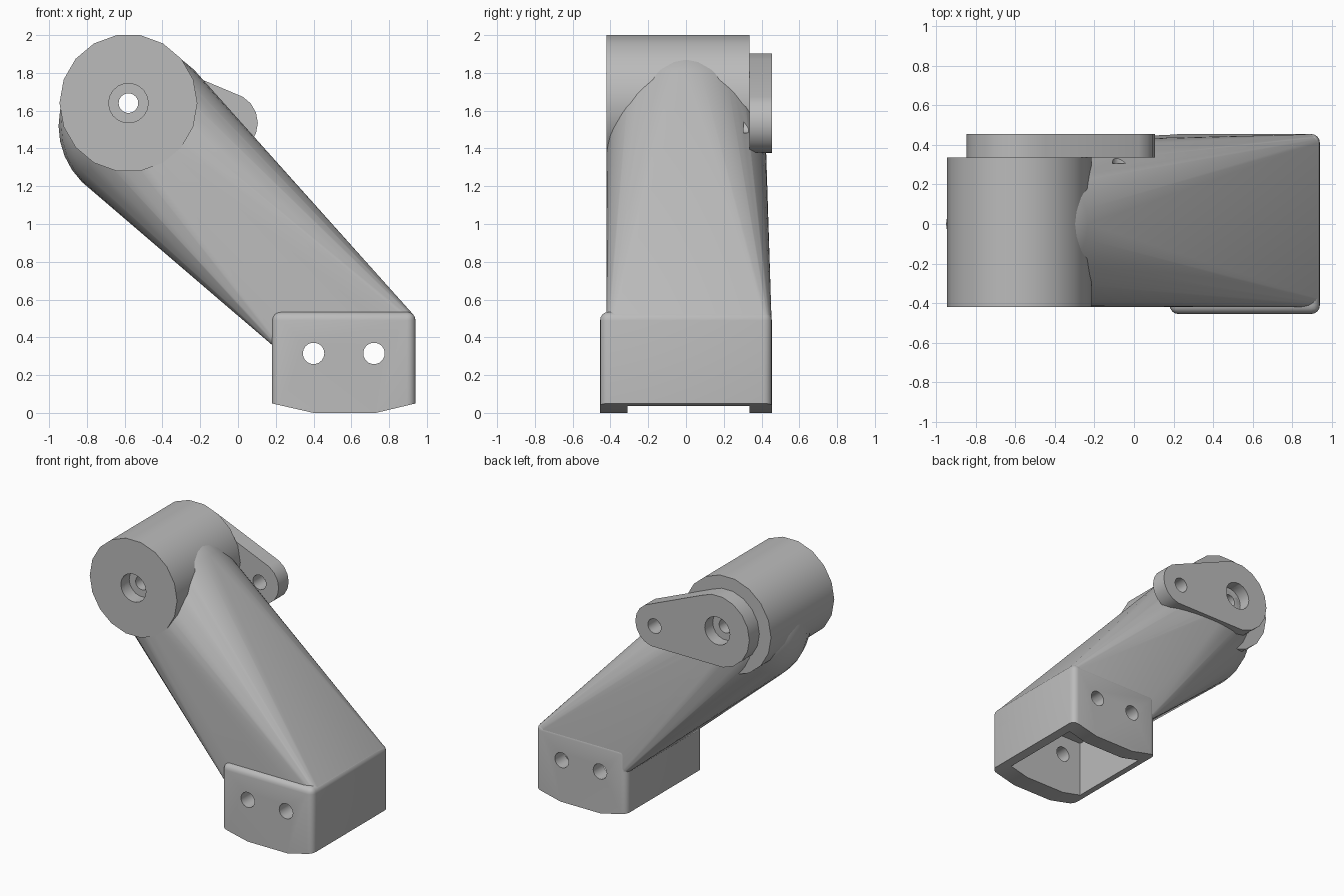
import bpy, bmesh, math
from mathutils import Matrix, Vector

cube = bpy.data.objects.get("Cube")
if cube:
    bpy.data.objects.remove(cube, do_unlink=True)

GREY = (0.5, 0.5, 0.5, 1.0)
mat = bpy.data.materials.new("plain_grey")
mat.use_nodes = True
mat.diffuse_color = GREY
bsdf = next(n for n in mat.node_tree.nodes if n.type == 'BSDF_PRINCIPLED')
bsdf.inputs["Base Color"].default_value = GREY

PIVOT = (-0.58, 1.64)      # x, z of the barrel axis
TIP = (-0.055, 1.535)      # x, z of the lever's small end
FRONT, BACK = -0.455, 0.455


def finish(bm, name):
    bmesh.ops.recalc_face_normals(bm, faces=bm.faces)
    mesh = bpy.data.meshes.new(name)
    bm.to_mesh(mesh)
    bm.free()
    mesh.materials.append(mat)
    ob = bpy.data.objects.new(name, mesh)
    bpy.context.collection.objects.link(ob)
    return ob


def prism(bm, outline, y0, y1):
    """Extrude an x-z outline along y."""
    face = bm.faces.new([bm.verts.new((x, y0, z)) for x, z in outline])
    out = bmesh.ops.extrude_face_region(bm, geom=[face])
    verts = [g for g in out["geom"] if isinstance(g, bmesh.types.BMVert)]
    bmesh.ops.translate(bm, verts=verts, vec=(0, y1 - y0, 0))
    bmesh.ops.recalc_face_normals(bm, faces=bm.faces)


def circle(centre, r, n=18):
    return [(centre[0] + r * math.cos(math.tau * i / n),
             centre[1] + r * math.sin(math.tau * i / n)) for i in range(n)]


def rect(x0, x1, z0, z1):
    return [(x0, z0), (x1, z0), (x1, z1), (x0, z1)]


def solid(name, outline, y0, y1):
    bm = bmesh.new()
    prism(bm, outline, y0, y1)
    return finish(bm, name)


def hull(bm):
    out = bmesh.ops.convex_hull(bm, input=bm.verts[:])
    keep = {g for g in out["geom"] if isinstance(g, bmesh.types.BMFace)}
    bmesh.ops.delete(bm, geom=[f for f in bm.faces if f not in keep], context='FACES')
    loose = [v for v in bm.verts if not v.link_faces]
    bmesh.ops.delete(bm, geom=loose, context='VERTS')
    bmesh.ops.dissolve_limit(bm, angle_limit=0.01, verts=bm.verts[:], edges=bm.edges[:])


def round_edges(bm, low):
    """Round every edge that is not on the underside."""
    edges = [e for e in bm.edges if max(v.co.z for v in e.verts) > low]
    bmesh.ops.bevel(bm, geom=edges, offset=0.045, segments=4, profile=0.5,
                    affect='EDGES', clamp_overlap=True)


# Barrel
barrel = solid("barrel", circle(PIVOT, 0.365), -0.42, 0.335)

# Lever plate: two discs wrapped together
bm = bmesh.new()
prism(bm, circle(PIVOT, 0.268), 0.335, BACK)
prism(bm, circle(TIP, 0.16), 0.335, BACK)
hull(bm)
lever = finish(bm, "lever_plate")

# Mounting block with a shallow keel shape underneath
bm = bmesh.new()
prism(bm, [(0.18, 0.05), (0.4, 0), (0.73, 0), (0.94, 0.05), (0.94, 0.535), (0.18, 0.535)],
      FRONT, BACK)
round_edges(bm, 0.1)
block = finish(bm, "mounting_block")

# Arm: ball at the top wrapped to the upper part of the block
bm = bmesh.new()
prism(bm, rect(0.18, 0.94, 0.36, 0.535), -0.42, BACK - 0.002)
round_edges(bm, 0.4)
bmesh.ops.create_uvsphere(bm, u_segments=24, v_segments=16, radius=0.42,
                          matrix=Matrix.Translation(Vector((-0.53, 0, 1.52))))
hull(bm)
arm = finish(bm, "arm")

# Cutters: pivot bore, counterbores, lever hole, bolt holes, socket
cutters = [
    solid("pivot_bore", circle(PIVOT, 0.052), -0.6, 0.6),
    solid("front_counterbore", circle(PIVOT, 0.105), -0.6, -0.32),
    solid("back_counterbore", circle(PIVOT, 0.105), 0.36, 0.6),
    solid("lever_hole", circle(TIP, 0.055), 0.305, 0.6),
    solid("socket", rect(0.24, 0.88, -0.2, 0.46), -0.31, 0.335),
]
cutters += [solid("bolt_hole", circle((x, 0.315), 0.057), -0.6, 0.6) for x in (0.4, 0.72)]

for part in (barrel, lever, block, arm):
    bpy.ops.object.select_all(action='DESELECT')
    part.select_set(True)
    bpy.context.view_layer.objects.active = part
    for cutter in cutters:
        mod = part.modifiers.new(cutter.name, 'BOOLEAN')
        mod.operation = 'DIFFERENCE'
        mod.solver = 'EXACT'
        mod.object = cutter
        bpy.ops.object.modifier_apply(modifier=mod.name)
    bpy.ops.object.shade_smooth_by_angle(angle=math.radians(30))

for cutter in cutters:
    bpy.data.objects.remove(cutter, do_unlink=True)
